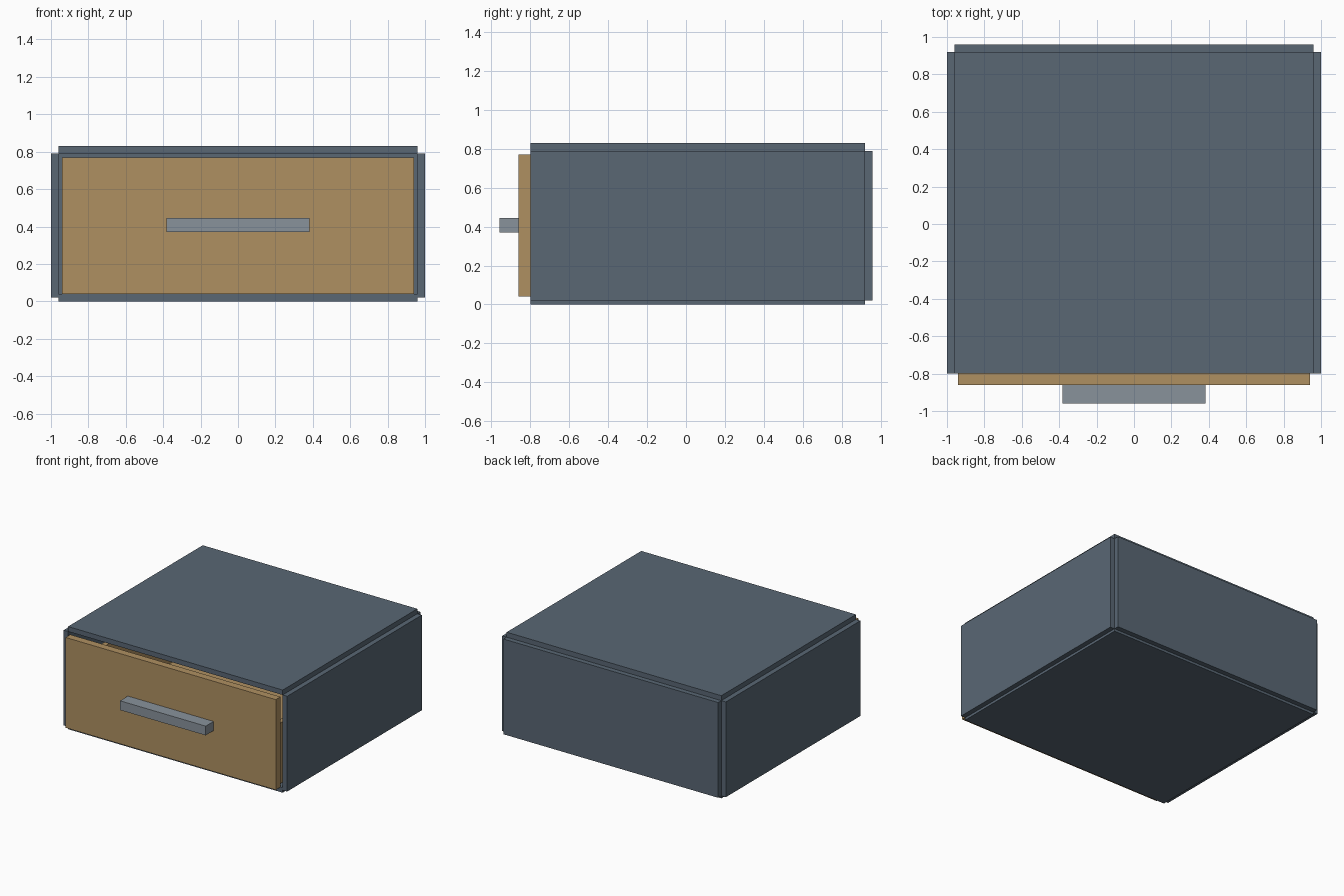
import bpy

if "Cube" in bpy.data.objects:
    bpy.data.objects.remove(bpy.data.objects["Cube"])


def material(name, color):
    m = bpy.data.materials.new(name)
    m.diffuse_color = (*color, 1)
    m.use_nodes = True
    m.node_tree.nodes["Principled BSDF"].inputs["Base Color"].default_value = m.diffuse_color
    return m


slate = material("slate", (0.10, 0.135, 0.175))
wood = material("wood", (0.43, 0.28, 0.12))
metal = material("metal", (0.25, 0.29, 0.33))


def box(name, x, y, z, mat):
    """Box from (min, max) ranges on each axis."""
    bpy.ops.mesh.primitive_cube_add(size=1, location=[(a + b) / 2 for a, b in (x, y, z)])
    ob = bpy.context.object
    ob.name = name
    ob.scale = [b - a for a, b in (x, y, z)]
    bpy.ops.object.transform_apply(location=False, rotation=False, scale=True)
    ob.data.materials.append(mat)
    return ob


# Cabinet shell, open at the front
depth = (-0.80, 0.92)
box("cabinet_bottom", (-0.96, 0.96), depth, (0, 0.04), slate)
box("cabinet_top", (-0.96, 0.96), depth, (0.79, 0.83), slate)
box("cabinet_back", (-0.96, 0.96), (0.92, 0.96), (0.02, 0.79), slate)

# Open drawer tray behind the front
box("drawer_front", (-0.94, 0.94), (-0.86, -0.80), (0.04, 0.77), wood)
box("drawer_bottom", (-0.89, 0.89), (-0.80, 0.80), (0.06, 0.09), wood)
box("drawer_back", (-0.89, 0.89), (0.80, 0.84), (0.06, 0.55), wood)

# Mirrored side panels of cabinet and drawer
for side, s in (("left", -1), ("right", 1)):
    box(f"cabinet_{side}_side", sorted((s * 0.96, s)), depth, (0.02, 0.79), slate)
    box(f"drawer_{side}_side", sorted((s * 0.89, s * 0.93)), (-0.80, 0.84), (0.06, 0.55), wood)

# Bar handle
box("drawer_handle", (-0.383, 0.383), (-0.96, -0.86), (0.37, 0.445), metal)
